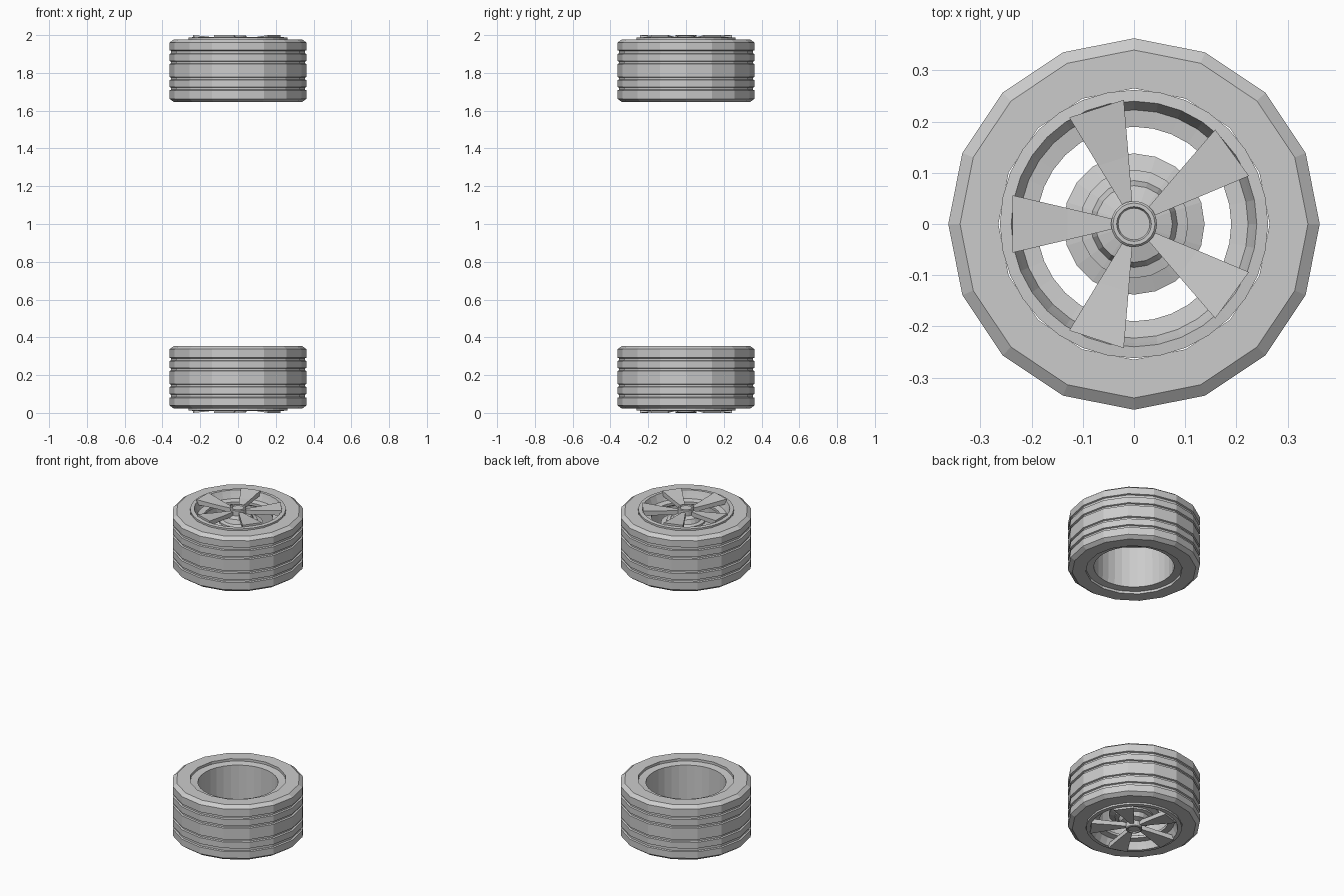
import bpy
import bmesh
from math import cos, sin, pi, radians

cube = bpy.data.objects.get("Cube")
if cube:
    bpy.data.objects.remove(cube, do_unlink=True)

grey = bpy.data.materials.new("plain grey")
grey.use_nodes = True
colour = (0.6, 0.6, 0.6, 1)
grey.diffuse_color = colour
grey.node_tree.nodes["Principled BSDF"].inputs["Base Color"].default_value = colour


def finish(name, bm, upper):
    """Flip the part to the top end if needed and link it."""
    if upper:
        for v in bm.verts:
            v.co.z = 2 - v.co.z
    bmesh.ops.recalc_face_normals(bm, faces=bm.faces)
    mesh = bpy.data.meshes.new(name)
    bm.to_mesh(mesh)
    bm.free()
    mesh.materials.append(grey)
    obj = bpy.data.objects.new(("upper_" if upper else "lower_") + name, mesh)
    bpy.context.collection.objects.link(obj)


def lathe(name, profile, sides, upper, closed=True):
    """Spin (radius, depth) points about z; open profiles get flat caps."""
    bm = bmesh.new()
    rings = []
    for r, d in profile:
        rings.append([bm.verts.new((r * cos(2 * pi * i / sides),
                                    r * sin(2 * pi * i / sides), d))
                      for i in range(sides)])
    pairs = list(zip(rings, rings[1:]))
    if closed:
        pairs.append((rings[-1], rings[0]))
    else:
        bm.faces.new(rings[0])
        bm.faces.new(rings[-1])
    for a, b in pairs:
        for i in range(sides):
            j = (i + 1) % sides
            bm.faces.new((a[i], a[j], b[j], b[i]))
    finish(name, bm, upper)


def spokes(upper):
    """Five tapered blades that rise towards the rim."""
    bm = bmesh.new()
    sections = [(0.038, 0.009, 0.017, 0.045),
                (0.13, 0.031, 0.011, 0.035),
                (0.237, 0.056, 0.0, 0.03)]
    for k in range(5):
        a = radians(36 + 72 * k)
        loops = []
        for r, w, top, bottom in sections:
            loops.append([bm.verts.new((r * cos(a) - s * w * sin(a),
                                        r * sin(a) + s * w * cos(a), d))
                          for s, d in ((-1, top), (1, top), (1, bottom), (-1, bottom))])
        bm.faces.new(loops[0])
        bm.faces.new(loops[-1])
        for p, q in zip(loops, loops[1:]):
            for i in range(4):
                j = (i + 1) % 4
                bm.faces.new((p[i], p[j], q[j], q[i]))
    finish("spokes", bm, upper)


# Tyre section with four shallow tread grooves
tread = [(0.34, 0.023), (0.363, 0.04)]
for low, high in ((0.08, 0.1), (0.137, 0.153), (0.222, 0.238), (0.275, 0.292)):
    tread += [(0.363, low), (0.354, low + 0.003), (0.354, high - 0.003), (0.363, high)]
tread += [(0.363, 0.337), (0.34, 0.354), (0.265, 0.354), (0.265, 0.023)]

# Rim section: outer lip, ledge, barrel and inner flange
rim = [(0.262, 0.03), (0.262, 0.013), (0.24, 0.011), (0.233, 0.03), (0.223, 0.055),
       (0.19, 0.06), (0.19, 0.075), (0.215, 0.09), (0.22, 0.335), (0.262, 0.34),
       (0.262, 0.325), (0.228, 0.32), (0.228, 0.065)]

# Stepped hub behind the spokes, then the small cap in front
hub = [(0.138, 0.11), (0.138, 0.095), (0.106, 0.085), (0.106, 0.075),
       (0.085, 0.07), (0.075, 0.045), (0.04, 0.035)]
cap = [(0.045, 0.05), (0.045, 0.006), (0.041, 0.002), (0.034, 0.002),
       (0.031, 0.008)]

for upper in (False, True):
    lathe("tyre", tread, 16, upper)
    lathe("rim", rim, 32, upper)
    lathe("hub", hub, 20, upper, closed=False)
    lathe("hub_cap", cap, 20, upper, closed=False)
    spokes(upper)
